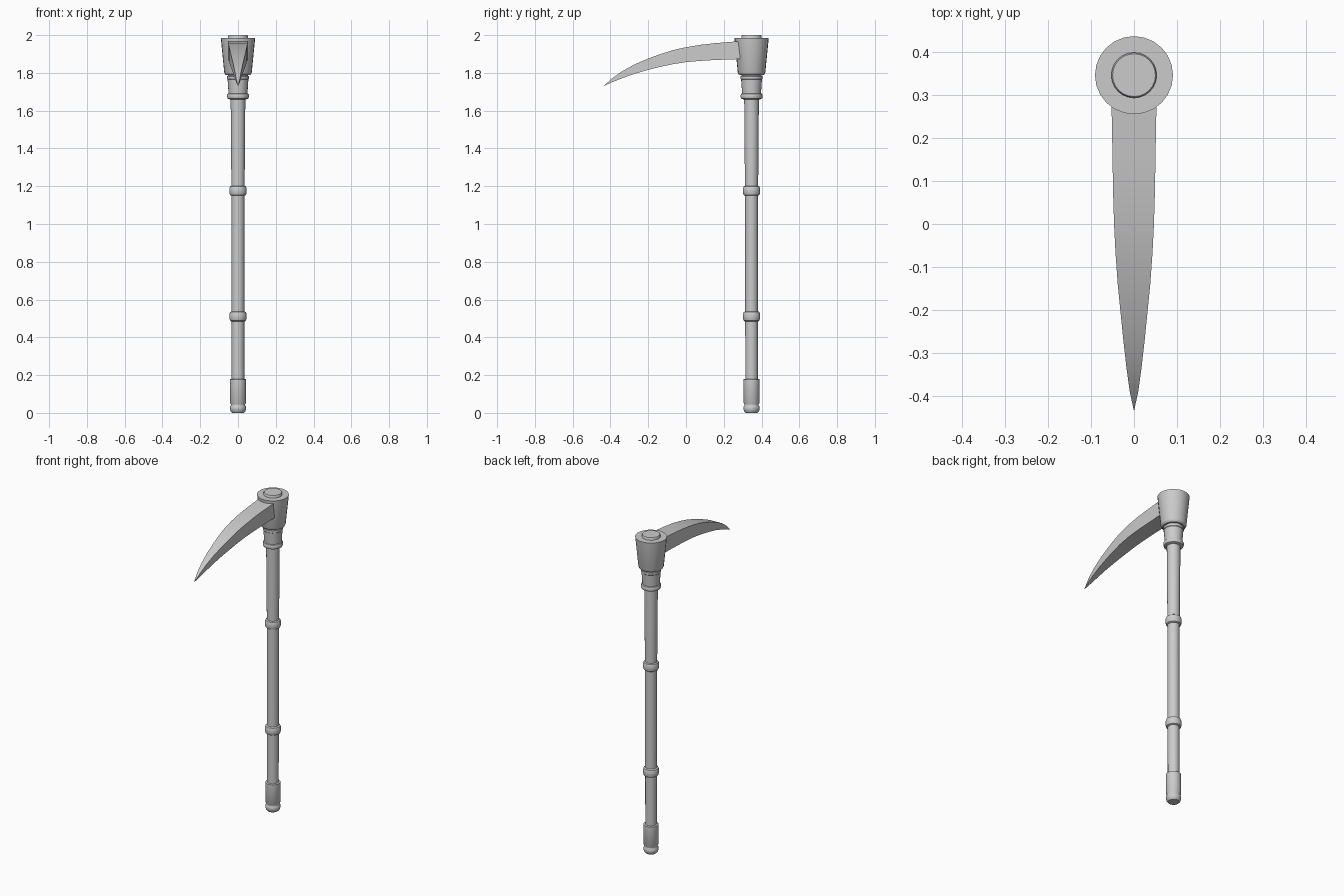
import bpy, bmesh, math

if "Cube" in bpy.data.objects:
    bpy.data.objects.remove(bpy.data.objects["Cube"], do_unlink=True)

AXIS_Y = 0.347
SIDES = 24

steel = bpy.data.materials.new("plain grey")
steel.use_nodes = True
grey = (0.6, 0.6, 0.6, 1)
steel.diffuse_color = grey
steel.node_tree.nodes["Principled BSDF"].inputs["Base Color"].default_value = grey


def finish(name, bm, angle):
    bmesh.ops.recalc_face_normals(bm, faces=bm.faces)
    mesh = bpy.data.meshes.new(name)
    bm.to_mesh(mesh)
    bm.free()
    mesh.materials.append(steel)
    obj = bpy.data.objects.new(name, mesh)
    bpy.context.collection.objects.link(obj)
    bpy.ops.object.select_all(action="DESELECT")
    obj.select_set(True)
    bpy.context.view_layer.objects.active = obj
    bpy.ops.object.shade_smooth_by_angle(angle=math.radians(angle))
    return obj


def turned(name, profile):
    """Solid of revolution around the handle axis from (radius, z) points."""
    bm = bmesh.new()
    rings = []
    for r, z in profile:
        rings.append([bm.verts.new((r * math.cos(a), AXIS_Y + r * math.sin(a), z))
                      for a in (math.tau * i / SIDES for i in range(SIDES))])
    for low, high in zip(rings, rings[1:]):
        for i in range(SIDES):
            j = (i + 1) % SIDES
            bm.faces.new((low[i], low[j], high[j], high[i]))
    bm.faces.new(rings[0])
    bm.faces.new(rings[-1])
    return finish(name, bm, 35)


# Handle and pommel
turned("handle", [(0.033, 0.05), (0.034, 1.15), (0.035, 1.2), (0.039, 1.68)])
turned("pommel", [(0.032, 0), (0.039, 0.008), (0.043, 0.02), (0.043, 0.032),
                  (0.038, 0.04), (0.038, 0.046), (0.043, 0.054), (0.043, 0.178),
                  (0.040, 0.18)])

# Rounded grip rings
for name, z in (("lower_ring", 0.511), ("upper_ring", 1.176)):
    turned(name, [(0.036, z - 0.026), (0.042, z - 0.022), (0.046, z - 0.010),
                  (0.046, z + 0.010), (0.042, z + 0.022), (0.036, z + 0.026)])

# Collar below the head
turned("collar", [(0.045, 1.66), (0.055, 1.664), (0.058, 1.671), (0.058, 1.682),
                  (0.055, 1.689), (0.050, 1.692), (0.055, 1.765), (0.058, 1.768),
                  (0.058, 1.782), (0.052, 1.785), (0.052, 1.80)])

# Tapered head with a raised cap
turned("head", [(0.062, 1.788), (0.069, 1.793), (0.073, 1.803), (0.091, 1.985)])
turned("head_cap", [(0.053, 1.97), (0.053, 1.995), (0.050, 2.0)])

# Curved blade: y, top z, bottom z, half width
sections = [(0.31, 1.970, 1.874, 0.053), (0.15, 1.957, 1.868, 0.050),
            (0.08, 1.949, 1.864, 0.049), (0.0, 1.936, 1.857, 0.0465),
            (-0.07, 1.920, 1.846, 0.043), (-0.14, 1.898, 1.831, 0.038),
            (-0.20, 1.876, 1.816, 0.032), (-0.27, 1.846, 1.796, 0.025),
            (-0.34, 1.808, 1.771, 0.017), (-0.39, 1.772, 1.751, 0.010)]
bm = bmesh.new()
loops = [[bm.verts.new(p) for p in ((-w, y, top), (w, y, top), (w, y, low), (-w, y, low))]
         for y, top, low, w in sections]
tip = bm.verts.new((0, -0.437, 1.73))
bm.faces.new(loops[0])
for a, b in zip(loops, loops[1:]):
    for i in range(4):
        j = (i + 1) % 4
        bm.faces.new((a[i], a[j], b[j], b[i]))
for i in range(4):
    bm.faces.new((loops[-1][i], loops[-1][(i + 1) % 4], tip))
finish("blade", bm, 30)
